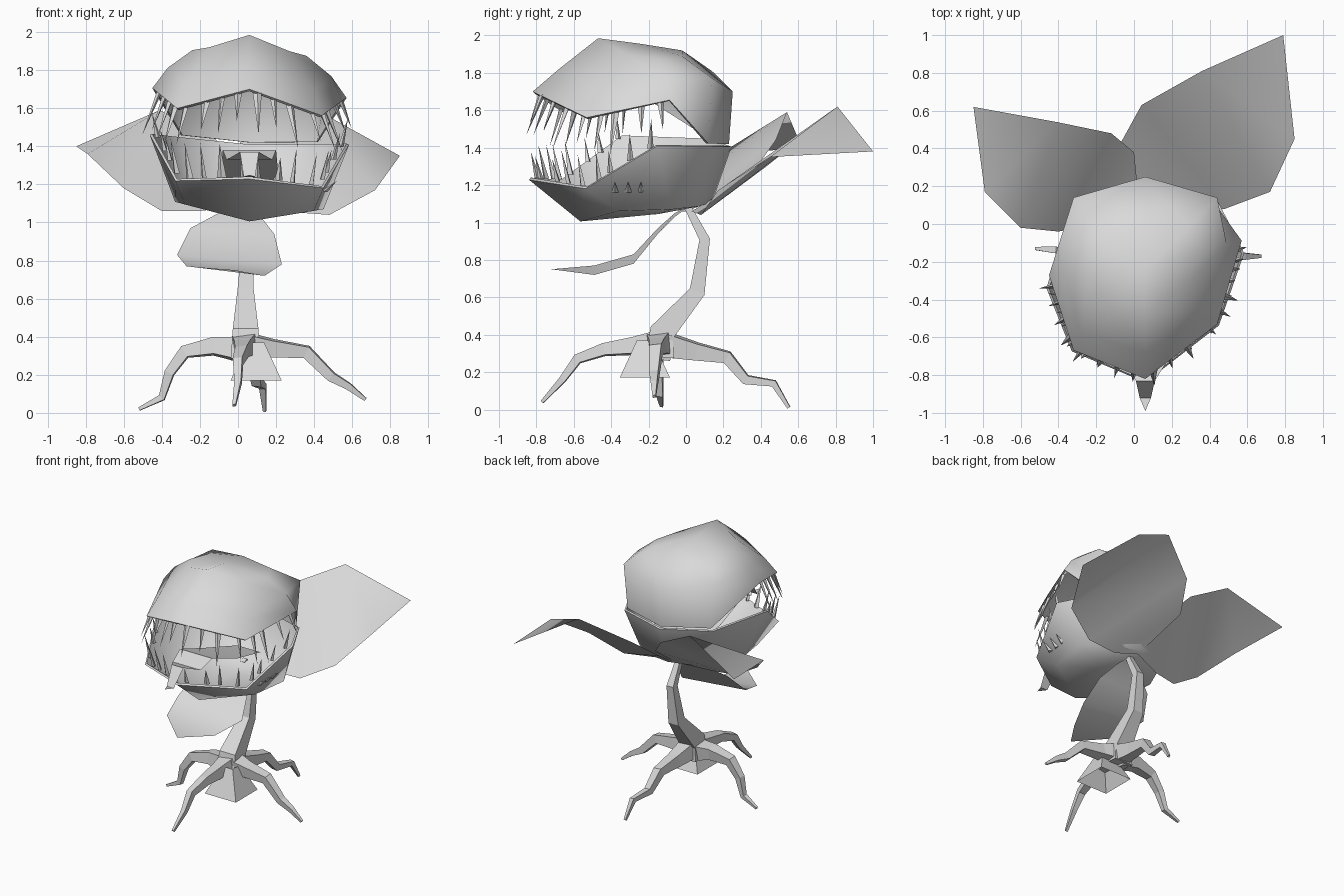
import bpy
import bmesh
import math
import random
from mathutils import Matrix, Vector

random.seed(4)
default_cube = bpy.data.objects.get("Cube")
if default_cube:
    bpy.data.objects.remove(default_cube, do_unlink=True)

# One plain grey material for the whole plant
grey = bpy.data.materials.new("plain_grey")
grey.use_nodes = True
grey.diffuse_color = (0.7, 0.7, 0.7, 1)
grey.node_tree.nodes["Principled BSDF"].inputs["Base Color"].default_value = grey.diffuse_color

MIDDLE = 0.06  # x of the head's centre line


def finish(name, bm, smooth_angle=None, thickness=0):
    """Turn a bmesh into a named object, optionally thickened and smoothed."""
    bmesh.ops.recalc_face_normals(bm, faces=bm.faces[:])
    mesh = bpy.data.meshes.new(name)
    bm.to_mesh(mesh)
    bm.free()
    mesh.materials.append(grey)
    obj = bpy.data.objects.new(name, mesh)
    bpy.context.collection.objects.link(obj)
    bpy.ops.object.select_all(action="DESELECT")
    obj.select_set(True)
    bpy.context.view_layer.objects.active = obj
    if thickness:
        shell = obj.modifiers.new("shell", "SOLIDIFY")
        shell.thickness = thickness
        shell.offset = -1
        bpy.ops.object.modifier_apply(modifier=shell.name)
    if smooth_angle:
        bpy.ops.object.shade_smooth_by_angle(angle=math.radians(smooth_angle))
    return obj


def bridge(bm, ring_a, ring_b):
    """Join two closed rings of vertices with quads."""
    count = len(ring_a)
    for i in range(count):
        j = (i + 1) % count
        bm.faces.new((ring_a[i], ring_a[j], ring_b[j], ring_b[i]))


def head_ring(half):
    """Mirror five points (back to front) into a slightly skewed ring of eight."""
    sides = [(1, p) for p in half] + [(-1, p) for p in half[-2:0:-1]]
    ring = []
    for side, (x, y, z) in sides:
        offset = side * x
        skew = 0.18 * offset if y < 0 else 0
        ring.append(Vector((MIDDLE + offset, y + skew, z - 0.05 * offset)))
    return ring


def jaw(name, halves, crown, smooth_angle):
    """Loft rings from the rim to a crown point."""
    bm = bmesh.new()
    rings = [[bm.verts.new(p) for p in head_ring(half)] for half in halves]
    for a, b in zip(rings, rings[1:]):
        bridge(bm, a, b)
    top = bm.verts.new((MIDDLE, *crown))
    last = rings[-1]
    for i in range(len(last)):
        bm.faces.new((last[i], last[(i + 1) % len(last)], top))
    return finish(name, bm, smooth_angle, 0.015)


def spike(bm, root, tip, along, out):
    """Four-sided spike with a diamond base."""
    base = [bm.verts.new(root + d) for d in (along, out, -along, -out)]
    point = bm.verts.new(tip)
    bm.faces.new(base)
    for i in range(4):
        bm.faces.new((base[i], base[(i + 1) % 4], point))


def teeth(name, rim, direction, lengths, lean, per_side):
    """Row of thin spikes along the side and front edges of a rim."""
    bm = bmesh.new()
    centre = Vector((MIDDLE, -0.25, 0))
    for a, b in zip(rim[2:6], rim[3:7]):
        for k in range(per_side):
            root = a.lerp(b, (k + random.uniform(0.3, 0.7)) / per_side)
            out = Vector((root.x, root.y, 0)) - centre
            out.normalize()
            root = root - out * 0.02
            length = random.uniform(*lengths)
            tip = root + out * length * lean + Vector((0, 0, direction * length))
            along = Vector((-out.y, out.x, 0)) * random.uniform(0.014, 0.026)
            spike(bm, root, tip, along, out * 0.015)
    return finish(name, bm)


def branch(name, path, radii, across, twist=0.25):
    """Four-sided tapering tube; 'across' is the normal of the plane it bends in."""
    points = [Vector(p) for p in path]
    across = Vector(across)
    bm = bmesh.new()
    rings = []
    for i, p in enumerate(points):
        tangent = points[min(i + 1, len(points) - 1)] - points[max(i - 1, 0)]
        normal = tangent.normalized().cross(across).normalized()
        ring = []
        for k in range(4):
            angle = math.pi * (k / 2 + twist)
            ring.append(bm.verts.new(p + radii[i] * (across * math.cos(angle) + normal * math.sin(angle))))
        rings.append(ring)
    for a, b in zip(rings, rings[1:]):
        bridge(bm, a, b)
    bm.faces.new(rings[0])
    bm.faces.new(rings[-1])
    return finish(name, bm)


def leaf(name, base, rows, tip=None, smooth_angle=60):
    """Sheet from a base point through pairs of edge points to an optional tip."""
    bm = bmesh.new()
    pairs = [[bm.verts.new(p) for p in row] for row in rows]
    bm.faces.new((bm.verts.new(base), *pairs[0]))
    for (a, b), (c, d) in zip(pairs, pairs[1:]):
        bm.faces.new((a, b, d, c))
    if tip:
        bm.faces.new((*pairs[-1], bm.verts.new(tip)))
    return finish(name, bm, smooth_angle)


# Upper jaw: rim, widest ring, crown ring (back, back corner, side, front corner, front)
upper_rim = [(0, 0.23, 1.42), (0.36, 0.12, 1.44), (0.51, -0.18, 1.68), (0.38, -0.6, 1.58), (0, -0.82, 1.7)]
upper_waist = [(0, 0.25, 1.7), (0.38, 0.14, 1.79), (0.43, -0.18, 1.79), (0.34, -0.52, 1.71), (0, -0.68, 1.82)]
upper_crown = [(0, -0.02, 1.92), (0.23, -0.06, 1.9), (0.3, -0.2, 1.89), (0.21, -0.36, 1.91), (0, -0.47, 1.985)]
jaw("upper_jaw", [upper_rim, upper_waist, upper_crown], (-0.24, 1.955), 80)

# Lower jaw: rim and flat underside
lower_rim = [(0, 0.23, 1.41), (0.37, 0.12, 1.43), (0.51, -0.25, 1.44), (0.38, -0.6, 1.21), (0, -0.83, 1.24)]
lower_floor = [(0, 0.13, 1.12), (0.26, 0.06, 1.11), (0.38, -0.15, 1.1), (0.33, -0.42, 1.09), (0, -0.56, 1.02)]
jaw("lower_jaw", [lower_rim, lower_floor], (-0.15, 1.06), 70)

teeth("upper_teeth", head_ring(upper_rim), -1, (0.14, 0.25), 0.4, 4)
teeth("lower_teeth", head_ring(lower_rim), 1, (0.1, 0.19), 0.25, 4)

# Small thorns on the left cheek of the lower jaw
thorns = bmesh.new()
for y in (-0.38, -0.31, -0.24):
    spike(thorns, Vector((0.45, y, 1.16)), Vector((0.52, y, 1.22)), Vector((0, 0.02, 0)), Vector((0.02, 0, 0)))
finish("cheek_thorns", thorns)

# Tongue: wavy ribbon hanging out over the front, as y, z, half width
tongue_path = [(-0.92, 1.24, 0.03), (-0.83, 1.37, 0.05), (-0.72, 1.33, 0.12),
               (-0.6, 1.38, 0.14), (-0.3, 1.27, 0.15), (0.05, 1.17, 0.1)]
tongue_rows = [((MIDDLE - w, y, z), (MIDDLE + w, y, z)) for y, z, w in tongue_path]
leaf("tongue", (MIDDLE, -0.99, 1.25), tongue_rows, smooth_angle=10)

# Leaves around the top of the stem
leaf("left_leaf", (0.03, 0.08, 1.09), [
    ((-0.07, 0.43, 1.3), (0.2, 0.03, 1.06)),
    ((0.04, 0.63, 1.46), (0.48, 0.08, 1.04)),
    ((0.36, 0.81, 1.62), (0.72, 0.17, 1.17)),
    ((0.79, 1.0, 1.38), (0.85, 0.45, 1.35))])
leaf("right_leaf", (0.03, 0.08, 1.09), [
    ((0.0, 0.38, 1.3), (-0.2, 0.0, 1.06)),
    ((-0.12, 0.48, 1.44), (-0.4, -0.04, 1.06)),
    ((-0.41, 0.54, 1.59), (-0.6, -0.02, 1.18)),
    ((-0.85, 0.62, 1.4), (-0.79, 0.17, 1.36))])
leaf("front_leaf", (MIDDLE, 0.02, 1.09), [
    ((-0.1, -0.06, 1.05), (0.12, -0.06, 1.03)),
    ((-0.25, -0.15, 0.97), (0.19, -0.15, 0.94)),
    ((-0.32, -0.28, 0.83), (0.23, -0.28, 0.78)),
    ((-0.27, -0.49, 0.77), (0.14, -0.49, 0.72))], (-0.02, -0.72, 0.75))

# Stem, widening into the hub where the roots meet
branch("stem",
       [(0.05, 0.0, 1.1), (0.05, 0.1, 0.91), (0.04, 0.06, 0.63), (0.04, -0.13, 0.41), (0.04, -0.14, 0.28)],
       [0.025, 0.04, 0.06, 0.095, 0.11], (1, 0, 0))

# Four crooked roots
root_radii = [0.09, 0.062, 0.045, 0.035, 0.025, 0.012]
branch("right_root",
       [(0.04, -0.14, 0.33), (-0.13, -0.14, 0.35), (-0.28, -0.15, 0.32), (-0.36, -0.15, 0.21),
        (-0.4, -0.14, 0.08), (-0.52, -0.13, 0.02)], root_radii, (0, 1, 0), 0.29)
branch("left_root",
       [(0.06, -0.14, 0.35), (0.18, -0.15, 0.34), (0.36, -0.16, 0.32), (0.49, -0.17, 0.19),
        (0.58, -0.17, 0.14), (0.67, -0.17, 0.07)], root_radii, (0, 1, 0), 0.29)
branch("front_root",
       [(0.04, -0.16, 0.35), (0.03, -0.28, 0.34), (0.02, -0.44, 0.32), (0.0, -0.58, 0.27),
        (0.0, -0.66, 0.16), (-0.02, -0.77, 0.04)], root_radii, (1, 0, 0), 0.29)
branch("back_root",
       [(0.04, -0.12, 0.35), (0.06, 0.06, 0.31), (0.08, 0.22, 0.28), (0.1, 0.32, 0.16),
        (0.13, 0.47, 0.14), (0.14, 0.55, 0.01)], root_radii, (1, 0, 0), 0.29)

# Square root bulb beneath the hub, open below
bulb = bmesh.new()
bmesh.ops.create_cone(bulb, cap_ends=False, segments=4, radius1=0.19, radius2=0.06, depth=0.2,
                      matrix=Matrix.Translation((0.095, -0.22, 0.27)) @ Matrix.Rotation(math.pi / 4, 4, "Z"))
finish("root_bulb", bulb)
